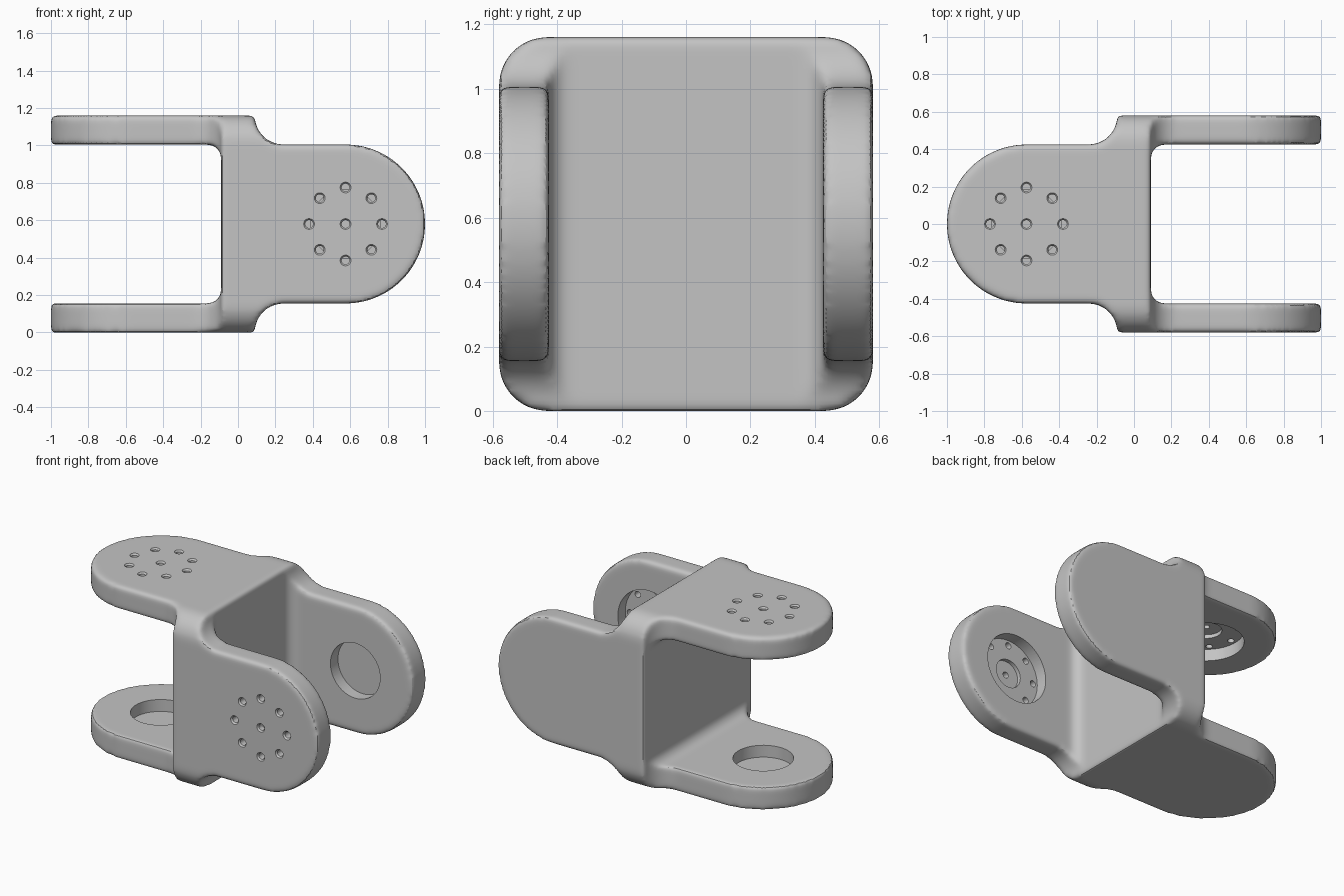
import bpy
import bmesh
from math import sin, cos, pi
from mathutils import Matrix, Vector

if "Cube" in bpy.data.objects:
    bpy.data.objects.remove(bpy.data.objects["Cube"])

HALF = 0.58        # half height and half depth of the bracket
INNER = 0.425      # inner face of every plate, also its half width
WEB = 0.09         # half thickness of the middle web
HUB = HALF - 0.005 # distance of the plate hubs from the web
CENTRE = Vector((0, 0, HALF))


def arc(cx, cy, r, a0, a1, steps):
    """Points on an arc, angles in quarter turns."""
    return [(cx + r * cos((a0 + (a1 - a0) * i / steps) * pi / 2),
             cy + r * sin((a0 + (a1 - a0) * i / steps) * pi / 2))
            for i in range(steps + 1)]


def make_object(name, bm):
    bmesh.ops.recalc_face_normals(bm, faces=bm.faces)
    mesh = bpy.data.meshes.new(name)
    bm.to_mesh(mesh)
    bm.free()
    obj = bpy.data.objects.new(name, mesh)
    bpy.context.collection.objects.link(obj)
    return obj


def prism(name, outline, place, direction):
    """Extrude an outline; place maps outline points into space."""
    bm = bmesh.new()
    face = bm.faces.new([bm.verts.new(place(u, v)) for u, v in outline])
    new = bmesh.ops.extrude_face_region(bm, geom=[face])["geom"]
    bmesh.ops.translate(bm, vec=direction,
                        verts=[g for g in new if isinstance(g, bmesh.types.BMVert)])
    return make_object(name, bm)


def fork_outline():
    """Two prongs towards -u, one round tongue towards +u."""
    big, small, far = 0.15, 0.07, 0.7
    upper = arc(HUB, 0, INNER, 0, 1, 40)
    upper += arc(WEB + big, INNER + big, big, 3, 2, 14)
    upper += [(WEB, far), (-1.1, far), (-1.1, INNER)]
    upper += arc(-WEB - small, INNER - small, small, 1, 0, 10)
    return upper + [(u, -v) for u, v in reversed(upper[1:])]


def rounded_square(half, r):
    c = half - r
    signs = [(1, 1), (-1, 1), (-1, -1), (1, -1)]
    return [p for i, (sx, sy) in enumerate(signs)
            for p in arc(sx * c, sy * c, r, i, i + 1, 16)]


# Body: side fork, crossed top fork and rounded envelope intersected
body = prism("fork_bracket", fork_outline(),
             lambda u, v: (u, -0.8, v + HALF), (0, 1.6, 0))
envelope = prism("envelope_helper", rounded_square(HALF, 0.15),
                 lambda u, v: (-1.3, u, v + HALF), (2.6, 0, 0))
cross_fork = prism("cross_fork_helper", fork_outline(),
                   lambda u, v: (-u, v, -0.3), (0, 0, 1.8))
helpers = [envelope, cross_fork]


def boolean(cutter, operation, solver):
    cutter.hide_render = True
    mod = body.modifiers.new(cutter.name, "BOOLEAN")
    mod.object, mod.operation, mod.solver = cutter, operation, solver


for helper in helpers:
    boolean(helper, "INTERSECT", "EXACT")

# Soft rounded edges all over
remesh = body.modifiers.new("even_mesh", "REMESH")
remesh.mode = "VOXEL"
remesh.voxel_size = 0.014
soften = body.modifiers.new("soft_edges", "SMOOTH")
soften.factor = 0.5
soften.iterations = 13

# Plates: hub position and outward direction
drilled = [(HUB, (0, -1, 0)), (-HUB, (0, 0, 1))]
plain = [(HUB, (0, 1, 0)), (-HUB, (0, 0, -1))]
ring = [(0, 0)] + [(0.195 * cos(i * pi / 4), 0.195 * sin(i * pi / 4)) for i in range(8)]


def add_cutters(bm, plates, spots, start, end, r_start, r_end, sides):
    for hub, out in plates:
        turn = Vector(out).to_track_quat("Z", "Y").to_matrix().to_4x4()
        frame = Matrix.Translation(CENTRE + Vector((hub, 0, 0))) @ turn
        for a, b in spots:
            bmesh.ops.create_cone(
                bm, cap_ends=True, segments=sides, radius1=r_start, radius2=r_end,
                depth=end - start,
                matrix=frame @ Matrix.Translation((a, b, (start + end) / 2)))


def cut(name, *jobs):
    bm = bmesh.new()
    for job in jobs:
        add_cutters(bm, *job)
    cutter = make_object(name, bm)
    helpers.append(cutter)
    boolean(cutter, "DIFFERENCE", "MANIFOLD")


# Bearing pockets on the inner faces, centre recesses and screw holes
one = [(0, 0)]
floor = INNER + 0.08
cut("pocket_cutter",
    (drilled, one, 0.3, floor, 0.23, 0.23, 64),
    (plain, one, 0.3, floor, 0.185, 0.185, 64))
cut("recess_cutter", (drilled, one, 0.35, floor + 0.025, 0.095, 0.095, 40))
cut("screw_hole_cutter", (drilled, ring, 0.32, 0.7, 0.021, 0.021, 20))
cut("hole_rim_cutter", (drilled, ring, HALF - 0.012, HALF + 0.012, 0.02, 0.038, 20))

# Bake the modifiers and drop the helpers
graph = bpy.context.evaluated_depsgraph_get()
baked = bpy.data.meshes.new_from_object(body.evaluated_get(graph))
body.modifiers.clear()
body.data = baked
for helper in helpers:
    bpy.data.objects.remove(helper)

# Single grey material
grey = bpy.data.materials.new("plain_grey")
grey.use_nodes = True
colour = (0.55, 0.55, 0.55, 1)
grey.diffuse_color = colour
grey.node_tree.nodes["Principled BSDF"].inputs["Base Color"].default_value = colour
body.data.materials.clear()
body.data.materials.append(grey)

bpy.ops.object.select_all(action="DESELECT")
body.select_set(True)
bpy.context.view_layer.objects.active = body
bpy.ops.object.shade_smooth_by_angle(angle=pi / 6)
